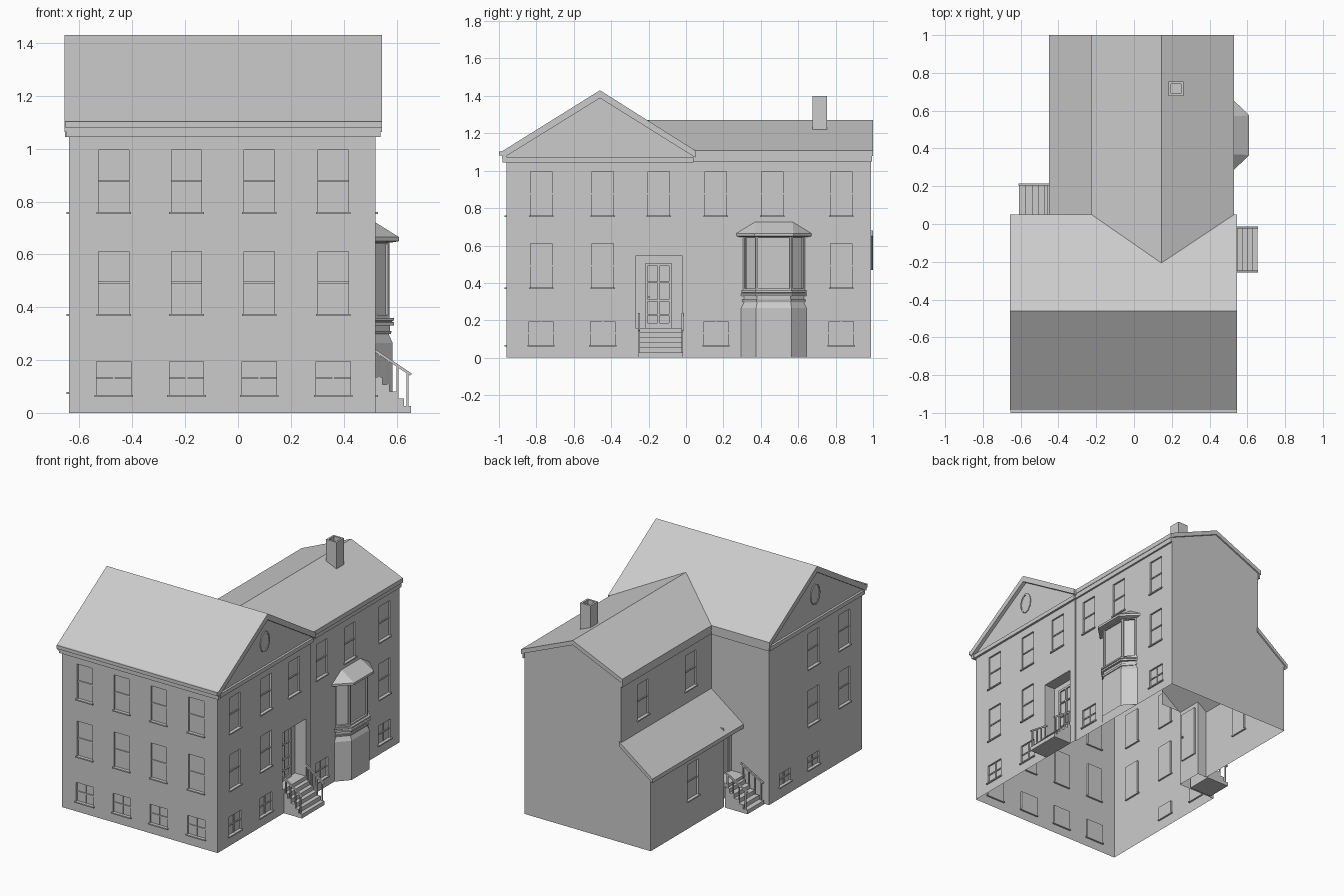
import bpy, bmesh, math
from mathutils import Vector as V

if "Cube" in bpy.data.objects:
    bpy.data.objects.remove(bpy.data.objects["Cube"])


def finish(name, bm, fix=True):
    if fix:
        bmesh.ops.recalc_face_normals(bm, faces=bm.faces)
    me = bpy.data.meshes.new(name)
    bm.to_mesh(me)
    bm.free()
    ob = bpy.data.objects.new(name, me)
    bpy.context.collection.objects.link(ob)
    return ob


def add_box(bm, a, b):
    lo, hi = [min(p) for p in zip(a, b)], [max(p) for p in zip(a, b)]
    vs = bmesh.ops.create_cube(bm, size=1)["verts"]
    for v in vs:
        v.co = V([(lo[i] + hi[i]) / 2 + v.co[i] * (hi[i] - lo[i]) for i in range(3)])


def boxes(name, pairs):
    bm = bmesh.new()
    for a, b in pairs:
        add_box(bm, a, b)
    return finish(name, bm)


def add_bar(bm, p, q, r):
    p, q = V(p), V(q)
    rot = (q - p).to_track_quat('Z', 'Y')
    vs = bmesh.ops.create_cube(bm, size=1)["verts"]
    for v in vs:
        v.co = (p + q) / 2 + rot @ V((v.co.x * 2 * r, v.co.y * 2 * r, v.co.z * (q - p).length))


def loft(name, rings, caps=True):
    bm = bmesh.new()
    rs = [[bm.verts.new(p) for p in ring] for ring in rings]
    n = len(rs[0])
    for a, b in zip(rs, rs[1:]):
        for i in range(n):
            bm.faces.new((a[i], a[(i + 1) % n], b[(i + 1) % n], b[i]))
    if caps:
        bm.faces.new(rs[0])
        bm.faces.new(rs[-1])
    return finish(name, bm)


def face(name, pts):
    bm = bmesh.new()
    bm.faces.new([bm.verts.new(p) for p in pts])
    return finish(name, bm, False)


def wall(name, p0, p1, z0, z1, wins=(), doors=()):
    """Sheet wall facing right of p0->p1; wins (centre, bottom, top, width), doors add a depth."""
    p0, p1 = V(p0), V(p1)
    d = (p1 - p0).normalized()
    L = (p1 - p0).length
    n = V((d.y, -d.x))
    k = 0 if abs(d.x) > .5 else 1

    def P(u, z, o=0):
        q = p0 + d * u + n * o
        return V((q.x, q.y, z))
    holes = []
    for c, zb, zt, w, dep in [tuple(h) + (.012,) for h in wins] + list(doors):
        u = (c - p0[k]) * d[k]
        holes.append((u - w / 2, u + w / 2, zb, zt, dep))
    us = sorted({0, L} | {h[i] for h in holes for i in (0, 1)})
    zs = sorted({z0, z1} | {h[i] for h in holes for i in (2, 3)})
    bm = bmesh.new()

    def quad(*ps):
        bm.faces.new([bm.verts.new(p) for p in ps])
    for a, b in zip(us, us[1:]):
        for s, t in zip(zs, zs[1:]):
            m, z = (a + b) / 2, (s + t) / 2
            if not any(h[0] < m < h[1] and h[2] < z < h[3] for h in holes):
                quad(P(a, s), P(b, s), P(b, t), P(a, t))
    for a, b, s, t, dep in holes:
        o = [P(a, s), P(b, s), P(b, t), P(a, t)]
        i = [P(a, s, -dep), P(b, s, -dep), P(b, t, -dep), P(a, t, -dep)]
        quad(*i)
        for j in range(4):
            quad(o[j], o[(j + 1) % 4], i[(j + 1) % 4], i[j])
    bmesh.ops.remove_doubles(bm, verts=bm.verts, dist=1e-5)
    bmesh.ops.dissolve_limit(bm, angle_limit=.01, verts=bm.verts, edges=bm.edges)
    finish(name, bm, False)
    # sills and sash bars
    if wins:
        bm = bmesh.new()
        for (a, b, s, t, dep) in holes[:len(wins)]:
            m, z = (a + b) / 2, (s + t) / 2
            add_box(bm, P(a - .008, s - .008, -.012), P(b + .008, s, .01))
            add_box(bm, P(a, z - .004, -.012), P(b, z + .004, -.006))
            if t - s < .15:
                add_box(bm, P(m - .003, s, -.012), P(m + .003, t, -.007))
        finish(name + "_sills", bm)


TOP, MID, LOW = (.76, .995, .115), (.375, .61, .115), (.068, .195, .13)


def row(cs, r):
    return [(c,) + r for c in cs]


# walls, counter-clockwise, open underneath
cols = (-.47, -.195, .08, .36)
wall("front_wall", (-.64, -.96), (.52, -.96), 0, 1.09, row(cols, TOP) + row(cols, MID) + row(cols, LOW))
ys = (-.775, -.445)
wall("right_wall", (.52, -.96), (.52, .03), 0, 1.09,
     row(ys + (-.145,), TOP) + row(ys, MID) + row(ys, LOW), [(-.145, .16, .545, .25, .08)])
wall("wing_corner", (.52, .03), (.512, .03), 0, 1.09)
wall("wing_right_wall", (.512, .03), (.512, .99), 0, 1.09,
     row((.16, .46, .83), TOP) + row((.83,), MID) + row((.16, .83), LOW))
face("wing_back_wall", [(x, .99, z) for x, z in ((.512, 0), (-.43, 0), (-.43, .485), (-.21, .655),
                                                 (-.21, 1.09), (.145, 1.25), (.512, 1.09))])
wall("lean_to_wall", (-.43, .99), (-.43, .21), 0, .49, [(.54, .19, .43, .115)])
wall("recess_side", (-.43, .21), (-.36, .21), 0, .53)
wall("recess_wall", (-.36, .21), (-.36, .03), 0, .54, (), [(.12, .16, .5, .13, .01)])
wall("wing_left_wall", (-.21, .99), (-.21, .03), .65, 1.09, row((.76, .25), TOP))
wall("rear_wall_top", (-.21, .03), (-.36, .03), .54, 1.09)
wall("rear_wall", (-.36, .03), (-.64, .03), 0, 1.09)
wall("left_wall", (-.64, .03), (-.64, -.96), 0, 1.09,
     row((-.445, -.775), TOP) + row((-.445, -.775), MID) + row((-.14, -.445), (.08, .165, .12)))

# gables with round windows
for side, x, s in (("right", .52, 1), ("left", -.64, -1)):
    pts = [(x, -.96, 1.09), (x, .03, 1.09), (x, -.465, 1.4)]
    face(side + "_gable", pts[::s])
    ring = [(math.cos(i * math.pi / 6) * .05, math.sin(i * math.pi / 6) * .07) for i in range(12)]
    loft(side + "_round_window", [[(x + s * o, -.46 + a * f, 1.235 + b * f) for a, b in ring]
                                  for o, f in ((0, 1), (.006, 1), (.006, .85), (.002, .85))])

# main roof
prof = [(-.985, 1.103), (-.46, 1.43), (.05, 1.108), (.05, 1.07), (-.46, 1.388), (-.985, 1.063)]
loft("main_roof", [[(x, y, z) for y, z in prof] for x in (-.657, .545)])


# wing roof, mitred into the main roof
def valley(z):
    return -.46 + (1.43 - z) / .63


prof = [(-.225, 1.108), (.145, 1.27), (.53, 1.108), (.53, 1.078), (.145, 1.24), (-.225, 1.078)]
loft("wing_roof", [[(x, min(valley(z), .045), z) for x, z in prof], [(x, 1.0, z) for x, z in prof]])

# lean-to roof
prof = [(-.45, .495), (-.2, .68), (-.2, .65), (-.45, .468)]
loft("lean_to_roof", [[(x, y, z) for x, z in prof] for y in (.03, 1.0)])

# cornices and gutters
boxes("cornice", [
    ((-.65, -.98, 1.045), (.54, -.96, 1.08)), ((-.655, -1.0, 1.08), (.545, -.96, 1.103)),
    ((-.65, .03, 1.045), (-.21, .045, 1.09)),
    ((.52, -.97, 1.045), (.535, .04, 1.072)), ((-.655, -.97, 1.045), (-.64, .04, 1.072)),
    ((.512, .03, 1.05), (.524, .995, 1.09)), ((-.222, .03, 1.05), (-.21, .995, 1.09))])

# chimney with a hollow top
sq = ((-1, -1), (1, -1), (1, 1), (-1, 1))
loft("chimney", [[(.222 + a * r, .716 + b * r, z) for a, b in sq]
                 for r, z in ((.039, 1.19), (.039, 1.4), (.026, 1.4), (.026, 1.33))])


# bay window: d = depth, f = front half width, h = half width at the wall
def bay_ring(z, d, f, h):
    return [(.512, .47 - h, z), (.512 + d, .47 - f, z), (.512 + d, .47 + f, z), (.512, .47 + h, z)]


loft("bay_base", [bay_ring(*r) for r in ((0, .073, .095, .175), (.265, .073, .095, .175),
                                         (.295, .06, .09, .16), (.33, .06, .09, .16))], False)
loft("bay_moulding", [bay_ring(*r) for r in (
    (.298, .066, .092, .167), (.31, .07, .094, .17), (.31, .063, .09, .16), (.33, .063, .09, .16),
    (.33, .079, .098, .175), (.342, .079, .098, .175), (.346, .07, .094, .168),
    (.35, .078, .098, .173), (.36, .078, .098, .173))])
bay = loft("bay_windows", [bay_ring(.36, .062, .095, .165), bay_ring(.65, .062, .095, .165)], False)
bm = bmesh.new()
bm.from_mesh(bay.data)
panes = [f for f in bm.faces if f.normal.x > .1]
bmesh.ops.inset_individual(bm, faces=panes, thickness=.014)
bmesh.ops.inset_individual(bm, faces=panes, thickness=.001, depth=-.012)
bm.to_mesh(bay.data)
bm.free()
loft("bay_roof", [bay_ring(*r) for r in ((.645, .07, .097, .178), (.65, .098, .105, .2),
                                         (.665, .098, .105, .2), (.725, .002, .1, .102))])

# right door: frame, glazing bars, knob
dx = (.44, .45)
bars = [(-.22, -.205, .16, .505), (-.09, -.075, .16, .505), (-.152, -.143, .16, .505)]
bars += [(-.22, -.075, z, z + h) for z, h in ((.16, .025), (.225, .008), (.3, .012), (.4, .008), (.49, .015))]
boxes("right_door", [((dx[0], a, s), (dx[1], b, t)) for a, b, s, t in bars]
      + [((.44, -.205, .32), (.46, -.195, .33))])
boxes("left_door_knob", [((-.351, .07, .32), (-.34, .08, .33))])
boxes("left_landing", [((-.36, .03, .14), (-.46, .21, .16))])


# entrance stairs with railings
def stairs(name, x0, s, run, y0, y1):
    n = 5
    prof = [(0, 0), (run, 0)]
    for i in range(n):
        z = .027 * (i + 1)
        prof += [(run * (1 - i / n), z), (run * (1 - (i + 1) / n), z)]
    loft(name, [[(x0 + s * x, y, z) for x, z in prof] for y in (y0, y1)])
    bm = bmesh.new()
    for y in (y0 + .004, y1 - .004):
        add_bar(bm, (x0, y, .235), (x0 + s * run, y, .145), .005)
        for t in (.1, .35, .62, .9):
            add_bar(bm, (x0 + s * run * t, y, .135 * (1 - t)), (x0 + s * run * t, y, .235 - .09 * t), .004)
    finish(name + "_railing", bm)


stairs("right_stairs", .52, 1, .135, -.255, -.015)
stairs("left_stairs", -.44, -1, .168, .04, .213)
